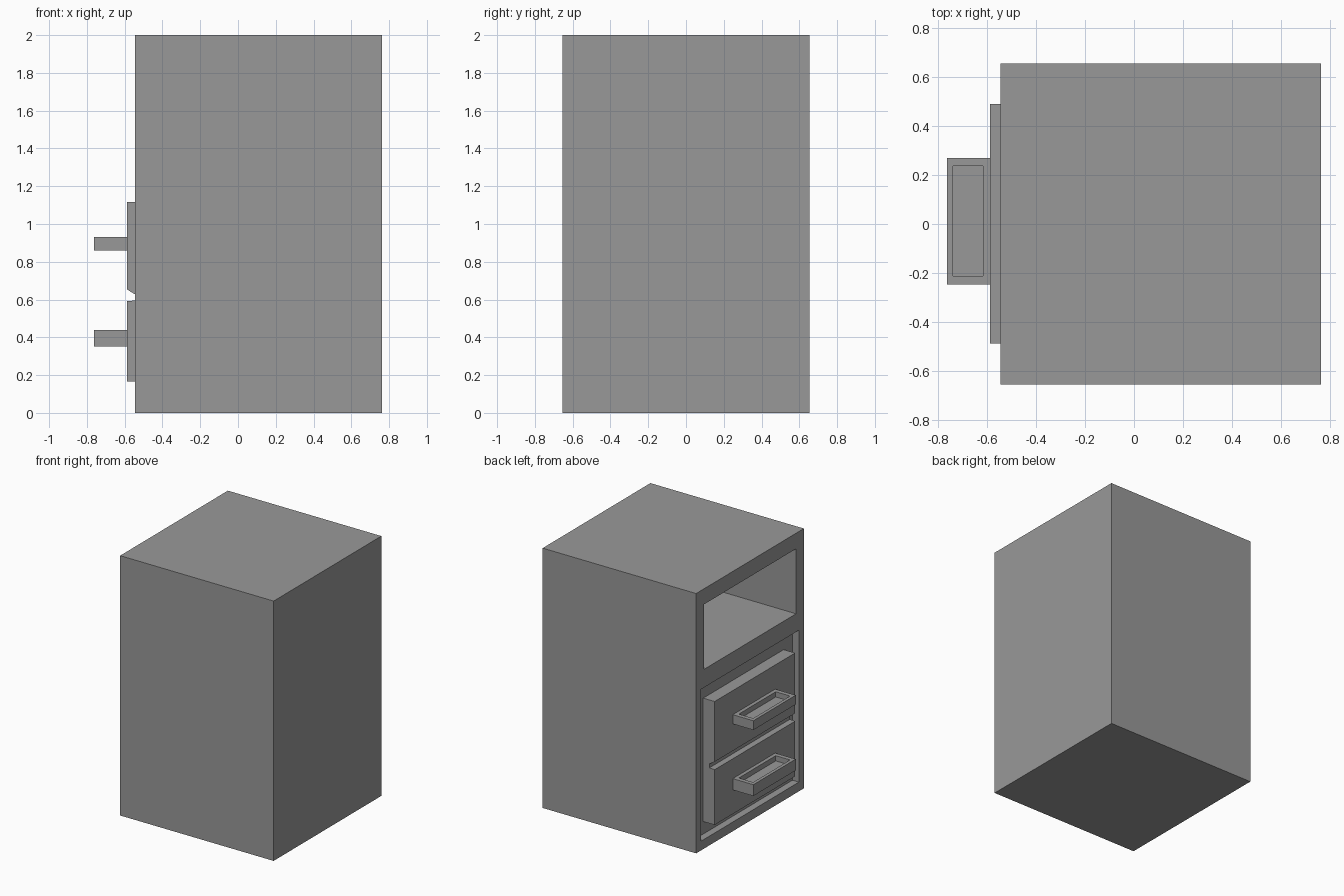
import bpy, bmesh

if "Cube" in bpy.data.objects:
    bpy.data.objects.remove(bpy.data.objects["Cube"])

# Dark grey paint shared by every part
paint = bpy.data.materials.new("dark_grey")
paint.diffuse_color = (0.318, 0.318, 0.318, 1)
paint.use_nodes = True
paint.node_tree.nodes["Principled BSDF"].inputs["Base Color"].default_value = paint.diffuse_color


def box(name, lo, hi):
    """Axis-aligned box from two opposite corners."""
    bm = bmesh.new()
    bmesh.ops.create_cube(bm, size=1)
    for v in bm.verts:
        v.co = [hi[i] if v.co[i] > 0 else lo[i] for i in range(3)]
    return finish(name, bm)


def finish(name, bm):
    bmesh.ops.recalc_face_normals(bm, faces=bm.faces)
    mesh = bpy.data.meshes.new(name)
    bm.to_mesh(mesh)
    bm.free()
    mesh.materials.append(paint)
    obj = bpy.data.objects.new(name, mesh)
    bpy.context.collection.objects.link(obj)
    return obj


def carve(obj, lo, hi):
    """Cut a box-shaped pocket out of obj and discard the cutter."""
    cutter = box("cutter", lo, hi)
    cutter.hide_render = True
    mod = obj.modifiers.new("pocket", 'BOOLEAN')
    mod.operation = 'DIFFERENCE'
    mod.solver = 'EXACT'
    mod.object = cutter
    bpy.context.view_layer.objects.active = obj
    bpy.ops.object.modifier_apply(modifier=mod.name)
    bpy.data.objects.remove(cutter)


FRONT = -0.545   # cabinet opening side faces -x
PANEL = -0.49    # recessed panel behind the drawers
FACE = -0.587    # drawer fronts

# Cabinet with open shelf niche above and shallow drawer recess below
cabinet = box("cabinet", (FRONT, -0.655, 0), (0.762, 0.655, 2))
carve(cabinet, (FRONT - 0.2, -0.56, 1.38), (0.67, 0.56, 1.88))
carve(cabinet, (FRONT - 0.2, -0.595, 0.071), (PANEL, 0.595, 1.24))

# Drawer fronts: one side profile with a groove between the two drawers
profile = [(PANEL, 0.167), (FACE, 0.167), (FACE, 0.592), (-0.543, 0.595),
           (-0.543, 0.626), (FACE, 0.653), (FACE, 1.117), (PANEL, 1.117)]
bm = bmesh.new()
side = bm.faces.new([bm.verts.new((x, -0.488, z)) for x, z in profile])
ext = bmesh.ops.extrude_face_region(bm, geom=[side])
bmesh.ops.translate(bm, vec=(0, 0.978, 0),
                    verts=[g for g in ext["geom"] if isinstance(g, bmesh.types.BMVert)])
finish("drawer_fronts", bm)

# Tray-shaped pull handles
for name, z0, z1 in (("upper_handle", 0.86, 0.931), ("lower_handle", 0.352, 0.439)):
    handle = box(name, (-0.762, -0.247, z0), (FACE, 0.269, z1))
    carve(handle, (-0.737, -0.213, z1 - 0.04), (-0.615, 0.236, z1 + 0.1))
